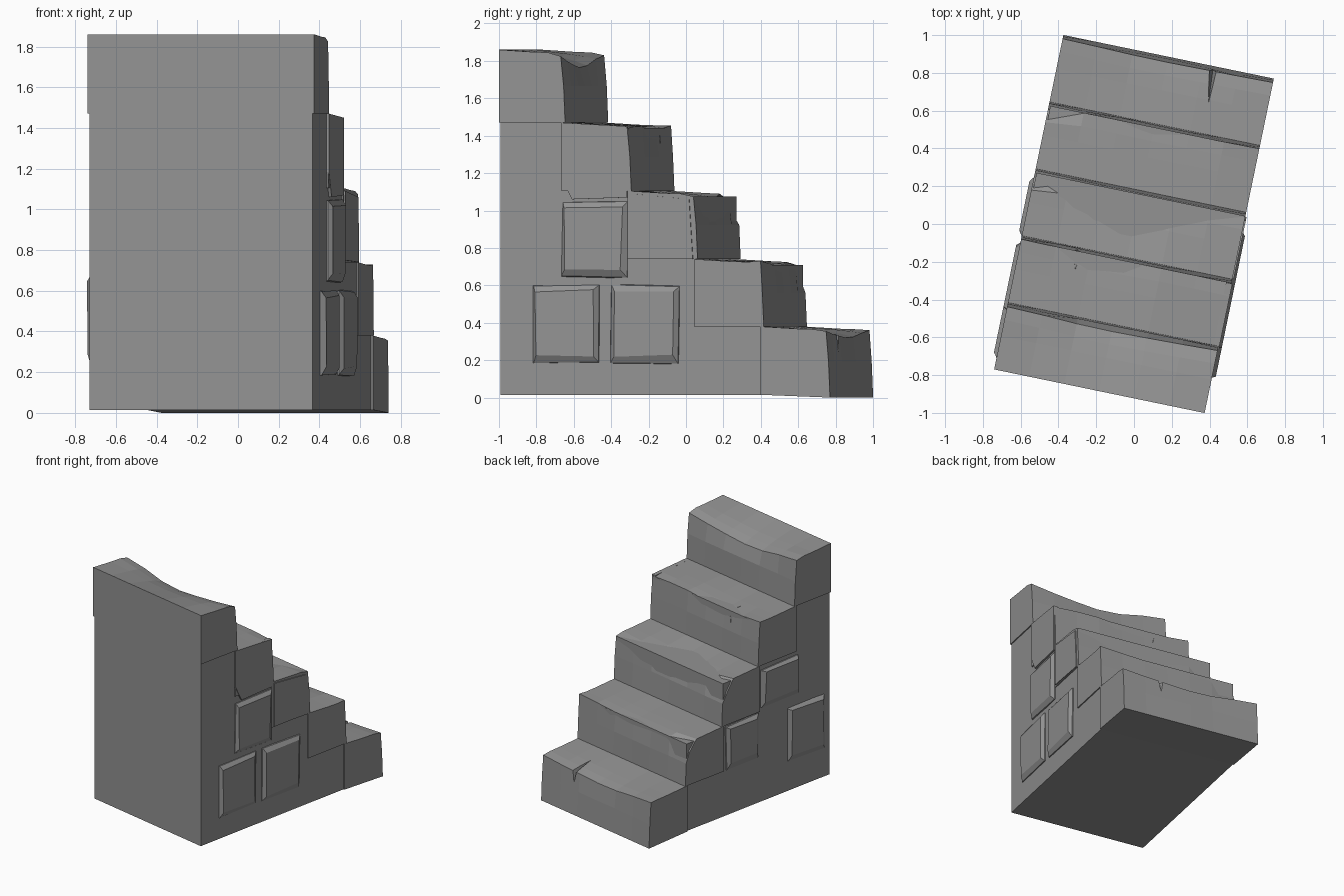
import bpy, bmesh, math, random
from mathutils import Vector

random.seed(4)
cube = bpy.data.objects.get("Cube")
if cube:
    bpy.data.objects.remove(cube, do_unlink=True)

TURN = math.radians(-11.7)      # the whole staircase stands turned on the ground
HALF_W, BACK, RUN = 0.569, -0.904, 0.3616
LEVELS = [0.0, 0.38, 0.74, 1.105, 1.47, 1.86]

stone = bpy.data.materials.new("grey_stone")
stone.use_nodes = True
GREY = (0.29, 0.29, 0.29, 1)
stone.diffuse_color = GREY
stone.node_tree.nodes["Principled BSDF"].inputs["Base Color"].default_value = GREY


def make(name, bm):
    bmesh.ops.recalc_face_normals(bm, faces=bm.faces)
    mesh = bpy.data.meshes.new(name)
    bm.to_mesh(mesh)
    bm.free()
    mesh.materials.append(stone)
    obj = bpy.data.objects.new(name, mesh)
    obj.rotation_euler.z = TURN
    bpy.context.collection.objects.link(obj)
    return obj


def loft(name, sections):
    """Closed solid through a row of matching cross-sections."""
    bm = bmesh.new()
    rings = [[bm.verts.new(p) for p in s] for s in sections]
    n = len(rings[0])
    for a, b in zip(rings, rings[1:]):
        for i in range(n):
            j = (i + 1) % n
            bm.faces.new((a[i], a[j], b[j], b[i]))
    bm.faces.new(rings[0])
    bm.faces.new(rings[-1][::-1])
    return make(name, bm)


# Core wall: stepped side profile pushed across the width
profile = [(BACK + 0.006, 0.015), (BACK + 4.6 * RUN, 0.015)]
for k in range(1, 5):
    y = BACK + (5 - k) * RUN - 0.02
    profile += [(y + (0.6 * RUN if k == 1 else RUN), LEVELS[k] - 0.03)] if k == 1 else []
    profile += [(y, LEVELS[k] - 0.03), (y, LEVELS[k + 1] - 0.03 if k < 4 else 1.475)]
profile += [(BACK + 0.006, 1.475)]
loft("core_wall", [[(x, y, z) for y, z in profile] for x in (-0.56, 0.56)])

# Worn treads: dip of the front rim at even stations from the -x to the +x end
DIPS = [
    [0.02, 0.035, 0.055, 0.06, 0.05, 0.04, 0.025],
    [0.10, 0.03, 0.03, 0.035, 0.03, 0.02, 0.01],
    [0.12, 0.05, 0.075, 0.10, 0.06, 0.04, 0.03],
    [0.015, 0.03, 0.045, 0.04, 0.02, 0.02, 0.03],
    [0.03, 0.05, 0.085, 0.095, 0.08, 0.06, 0.035],
]
steps = []
for k, dips in enumerate(DIPS):
    low, top = LEVELS[k], LEVELS[k + 1]
    front = BACK + (5 - k) * RUN
    back = BACK if k == 4 else front - RUN - 0.02
    foot = 0.015 if k == 0 else low
    sections = []
    for i, dip in enumerate(dips):
        x = -HALF_W + 2 * HALF_W * i / (len(dips) - 1)
        end = i in (0, len(dips) - 1)
        rim = front - 0.015 - 0.25 * dip
        sag = min(dip, 0.1) * 0.45
        wobble = 0 if end else random.uniform(-0.008, 0.004)
        sections.append([
            (x, back, foot), (x, back, top),
            (x, front - 0.5 * RUN, top - (0.012 if end else sag)),
            (x, rim - 0.07, top - (0.015 if end else 0.7 * dip)),
            (x, rim, top - dip),
            (x, front - 0.008 + wobble, low + 0.5 * (top - low)),
            (x, front, low)])
    steps.append(loft(f"step_{k + 1}", sections))


# Cracks: thin wedges cut out of two rims
def crack(step, x, y, z, half, depth, length):
    bm = bmesh.new()
    pts = [(x - half, y + 0.03, z + 0.06), (x + half, y + 0.03, z + 0.06),
           (x, y + 0.03, z - depth), (x + 0.02, y - length, z + 0.06)]
    v = [bm.verts.new(p) for p in pts]
    for f in ((0, 1, 2), (0, 1, 3), (1, 2, 3), (2, 0, 3)):
        bm.faces.new([v[i] for i in f])
    cutter = make("crack_cutter", bm)
    cutter.hide_render = True
    bpy.context.view_layer.update()
    mod = step.modifiers.new("crack", 'BOOLEAN')
    mod.operation, mod.solver, mod.object = 'DIFFERENCE', 'EXACT', cutter
    bpy.context.view_layer.objects.active = step
    bpy.ops.object.modifier_apply(modifier=mod.name)
    bpy.data.objects.remove(cutter, do_unlink=True)


crack(steps[0], 0.24, BACK + 5 * RUN, 0.34, 0.04, 0.13, 0.26)
crack(steps[3], -0.27, BACK + 2 * RUN, 1.43, 0.05, 0.12, 0.17)


# Raised bricks with sloping borders on both side walls
def brick(name, side, s0, s1, z0, z1):
    def jitter(a):
        return a + random.uniform(-0.008, 0.008)
    y0, y1 = BACK + s0, BACK + s1

    def ring(x, m, foot):
        pts = [(y0 + m, z0 + foot), (y1 - m, z0 + foot), (y1 - m, z1 - m), (y0 + m, z1 - m)]
        return [(side * x, jitter(y), jitter(z)) for y, z in pts]
    loft(name, [ring(0.54, 0, 0), ring(0.567, 0.004, 0.004), ring(0.588, 0.028, 0.045)])


brick("left_brick_low_rear", 1, 0.18, 0.55, 0.18, 0.60)
brick("left_brick_low_front", 1, 0.61, 0.985, 0.18, 0.60)
brick("left_brick_high", 1, 0.34, 0.70, 0.64, 1.05)
brick("right_brick_low_rear", -1, 0.06, 0.43, 0.25, 0.68)
brick("right_brick_low_front", -1, 0.72, 1.04, 0.38, 0.73)
brick("right_brick_high", -1, 0.315, 0.69, 0.76, 1.07)

# Side face of the fourth step, standing proud with a chipped lower corner
sy = BACK + 0.34
face = [(sy + 0.06, 1.06), (sy + 0.36, 1.07), (sy + 0.36, 1.45), (sy, 1.47), (sy, 1.18)]
loft("left_step_face", [[(x, y, z) for y, z in face] for x in (0.54, 0.574)])
# Third step face, slightly proud
face = [(sy + 0.385, 0.75), (sy + 0.72, 0.74), (sy + 0.70, 1.06), (sy + 0.385, 1.09)]
loft("left_lower_step_face", [[(x, y, z) for y, z in face] for x in (0.54, 0.576)])
